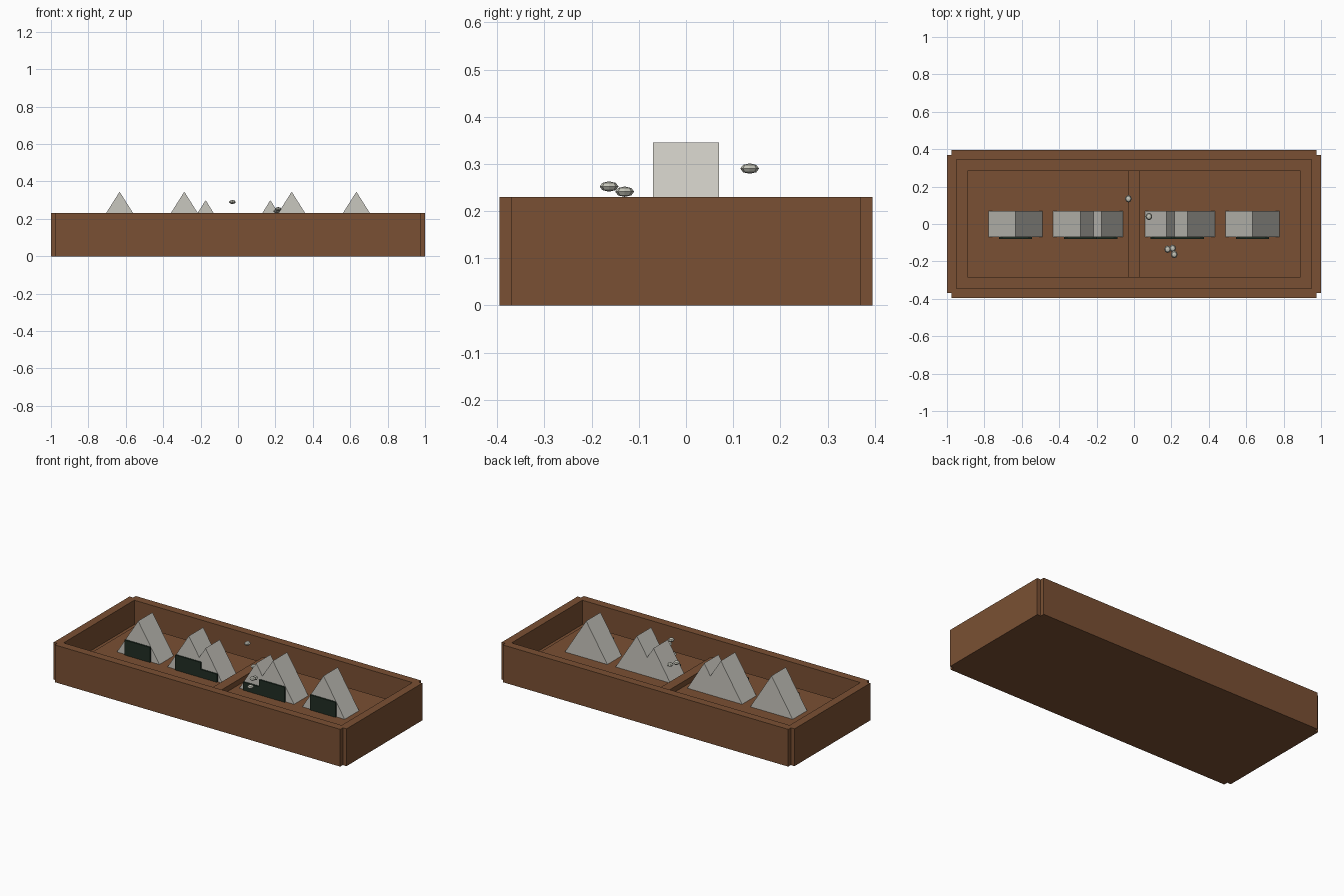
import bpy, bmesh

if "Cube" in bpy.data.objects:
    bpy.data.objects.remove(bpy.data.objects["Cube"])


def srgb(r, g, b):
    def lin(c):
        c /= 255
        return c / 12.92 if c <= 0.04045 else ((c + 0.055) / 1.055) ** 2.4
    return (lin(r), lin(g), lin(b), 1)


def material(name, rgb):
    m = bpy.data.materials.new(name)
    m.diffuse_color = srgb(*rgb)
    m.use_nodes = True
    m.node_tree.nodes["Principled BSDF"].inputs["Base Color"].default_value = m.diffuse_color
    return m


WOOD = material("brown wood", (122, 80, 51))
STONE = material("pale stone", (201, 199, 191))
GREEN = material("dark green", (32, 46, 36))
PEBBLE = material("pebble grey", (196, 196, 184))


def finish(name, bm, mat):
    bmesh.ops.recalc_face_normals(bm, faces=bm.faces)
    me = bpy.data.meshes.new(name)
    bm.to_mesh(me)
    bm.free()
    me.materials.append(mat)
    ob = bpy.data.objects.new(name, me)
    bpy.context.collection.objects.link(ob)
    return ob


def extrude_profile(name, points, y0, y1, mat):
    """Extrude an x-z outline from y0 to y1."""
    bm = bmesh.new()
    face = bm.faces.new([bm.verts.new((x, y0, z)) for x, z in points])
    new = bmesh.ops.extrude_face_region(bm, geom=[face])["geom"]
    bmesh.ops.translate(bm, vec=(0, y1 - y0, 0),
                        verts=[v for v in new if isinstance(v, bmesh.types.BMVert)])
    return finish(name, bm, mat)


def box(name, x0, x1, y0, y1, z0, z1, mat):
    return extrude_profile(name, [(x0, z0), (x1, z0), (x1, z1), (x0, z1)], y0, y1, mat)


# Tray: long walls, end walls and base
H = 0.23
FLOOR = 0.115
for s, side in ((-1, "front"), (1, "back")):
    box(side + "_wall", -0.975, 0.975, min(s * 0.345, s * 0.395),
        max(s * 0.345, s * 0.395), 0, H, WOOD)
for s, side in ((-1, "left"), (1, "right")):
    box(side + "_wall", min(s * 0.95, s), max(s * 0.95, s), -0.37, 0.37, 0, H, WOOD)
box("tray_base", -0.95, 0.95, -0.345, 0.345, 0, 0.08, WOOD)

# Raised floor panel and the divider across it
box("floor_panel", -0.89, 0.89, -0.285, 0.285, 0.08, FLOOR, WOOD)
box("divider", -0.03, 0.03, -0.285, 0.285, FLOOR, 0.148, WOOD)

# Wedge peaks with dark plates on their front, mirrored left and right
for s, side in ((-1, "left"), (1, "right")):
    for label, x, half, top, plate_half, plate_top in (
            ("outer", 0.633, 0.145, 0.345, 0.0875, 0.208),
            ("inner", 0.287, 0.145, 0.345, 0.0875, 0.208),
            ("small", 0.173, 0.115, 0.30, 0.085, 0.165)):
        c = s * x
        extrude_profile(f"{side}_{label}_peak",
                        [(c - half, FLOOR), (c + half, FLOOR), (c, top)],
                        -0.07, 0.07, STONE)
        box(f"{side}_{label}_plate", c - plate_half, c + plate_half,
            -0.079, -0.07, FLOOR, plate_top, GREEN)

# Flattened faceted pebbles
for i, loc in enumerate(((-0.03, 0.135, 0.29), (0.08, 0.04, 0.213),
                         (0.18, -0.135, 0.182), (0.207, -0.13, 0.241),
                         (0.215, -0.163, 0.252))):
    bm = bmesh.new()
    bmesh.ops.create_uvsphere(bm, u_segments=8, v_segments=4, radius=0.02)
    bmesh.ops.scale(bm, vec=(0.9, 1, 0.55), verts=bm.verts)
    bmesh.ops.translate(bm, vec=loc, verts=bm.verts)
    finish(f"pebble_{i + 1}", bm, PEBBLE)
